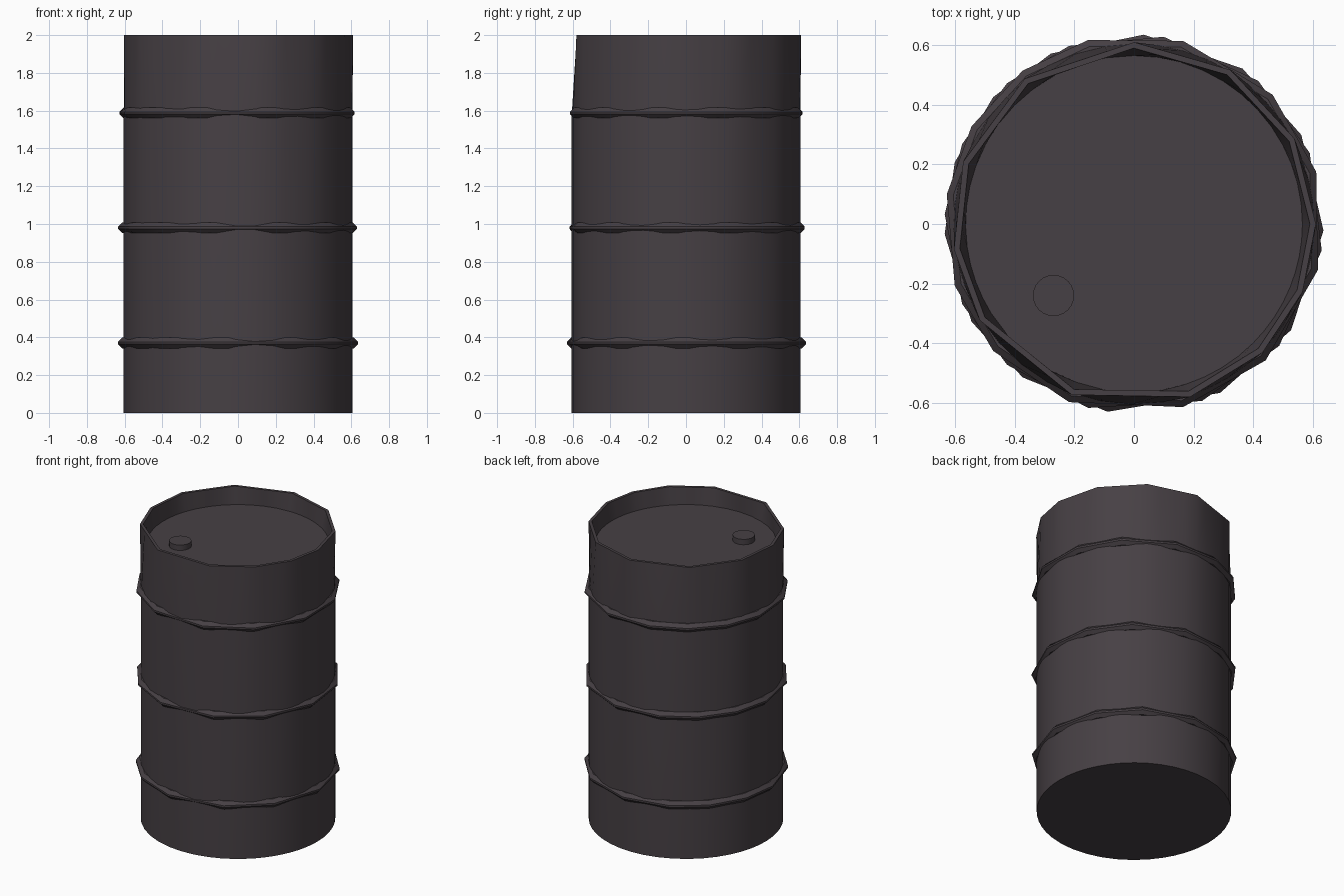
import bpy, bmesh
from math import sin, cos, radians

if "Cube" in bpy.data.objects:
    bpy.data.objects.remove(bpy.data.objects["Cube"])

steel = bpy.data.materials.new("dark grey steel")
colour = (0.062, 0.051, 0.058, 1)
steel.diffuse_color = colour
steel.use_nodes = True
steel.node_tree.nodes["Principled BSDF"].inputs["Base Color"].default_value = colour


def polar(angle, r):
    return r * cos(radians(angle)), r * sin(radians(angle))


def ring(corners, r, z, steps=1, flat=True):
    """Closed ring through corner angles; flat keeps the sides straight."""
    pts = []
    for a, b in zip(corners, corners[1:] + [corners[0] + 360]):
        for i in range(steps):
            t = i / steps
            if flat:
                (ax, ay), (bx, by) = polar(a, r), polar(b, r)
                x, y = ax + (bx - ax) * t, ay + (by - ay) * t
            else:
                x, y = polar(a + (b - a) * t, r)
            pts.append((x, y, z))
    return pts


def loft(name, rings, cap_start=False, cap_end=False, closed=False):
    """Skin a list of rings and shade it smooth with sharp edges."""
    bm = bmesh.new()
    loops = [[bm.verts.new(p) for p in pts] for pts in rings]
    pairs = list(zip(loops, loops[1:]))
    if closed:
        pairs.append((loops[-1], loops[0]))
    for low, high in pairs:
        for i in range(len(low)):
            j = (i + 1) % len(low)
            bm.faces.new((low[i], low[j], high[j], high[i]))
    if cap_start:
        bm.faces.new(loops[0][::-1])
    if cap_end:
        bm.faces.new(loops[-1])
    bmesh.ops.recalc_face_normals(bm, faces=bm.faces)
    mesh = bpy.data.meshes.new(name)
    bm.to_mesh(mesh)
    bm.free()
    mesh.materials.append(steel)
    obj = bpy.data.objects.new(name, mesh)
    bpy.context.collection.objects.link(obj)
    bpy.ops.object.select_all(action="DESELECT")
    obj.select_set(True)
    bpy.context.view_layer.objects.active = obj
    bpy.ops.object.shade_smooth_by_angle(angle=radians(35))
    return obj


# Round body rising into a many-sided rim with a sunken lid
rim = [0, 28, 58, 90, 127, 160, 188, 212, 250, 288, 315, 338]
loft("drum_body", [
    ring(rim, 0.605, 0, 4, False),
    ring(rim, 0.605, 1.58, 4, False),
    ring(rim, 0.61, 2.0, 4),
    ring(rim, 0.59, 2.0, 4),
    ring(rim, 0.565, 1.885, 4, False),
], cap_start=True, cap_end=True)

# Raised hoops with uneven sides, each turned a little differently
hoop = [16, 43, 75, 104, 126, 149, 171, 199, 222, 250, 285, 314, 346]
for label, z, turn in (("lower", 0.37, 12), ("middle", 0.98, 6), ("upper", 1.588, 0)):
    corners = [a + turn for a in hoop]
    profile = ((0.58, -0.028), (0.614, -0.028), (0.636, -0.006),
               (0.636, 0.006), (0.614, 0.028), (0.58, 0.028))
    loft(label + "_hoop", [ring(corners, r, z + dz) for r, dz in profile], closed=True)

# Filler cap on the lid
bung = loft("filler_cap", [
    ring(list(range(0, 360, 15)), 0.069, z) for z in (1.88, 1.922)
], cap_start=True, cap_end=True)
bung.location = (-0.27, -0.24, 0)
